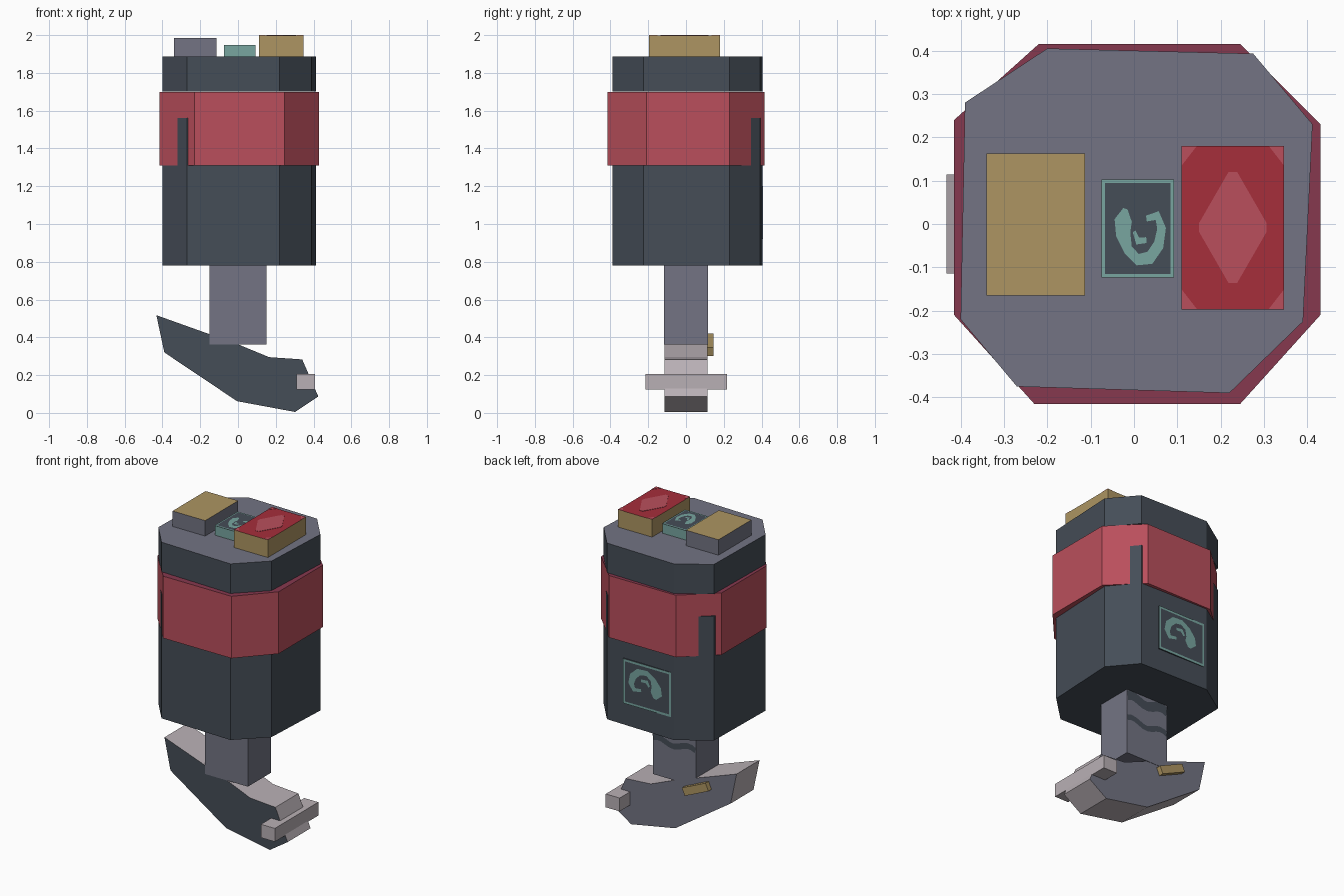
import bpy, bmesh, math
from mathutils import Vector

cube = bpy.data.objects.get("Cube")
if cube:
    bpy.data.objects.remove(cube, do_unlink=True)


def material(name, hex_code):
    def lin(c):
        return c / 12.92 if c < 0.04045 else ((c + 0.055) / 1.055) ** 2.4
    rgb = [lin(int(hex_code[i:i + 2], 16) / 255) for i in (0, 2, 4)]
    m = bpy.data.materials.new(name)
    m.diffuse_color = (*rgb, 1)
    m.use_nodes = True
    m.node_tree.nodes["Principled BSDF"].inputs["Base Color"].default_value = (*rgb, 1)
    return m


SLATE = material("dark_slate", "454d57")
GREY = material("steel_grey", "737483")
RED = material("strap_red", "ba4f5c")
MAROON = material("maroon", "86384e")
GOLD = material("gold", "ad9562")
CRIMSON = material("crimson", "a62e3b")
TEAL = material("teal", "78a6a0")
PALE = material("pale_mauve", "b9b0b5")


def finish(name, bm, mats, rule=None):
    bm.normal_update()
    if rule:
        for f in bm.faces:
            f.material_index = rule(f.normal)
    mesh = bpy.data.meshes.new(name)
    bm.to_mesh(mesh)
    bm.free()
    for m in mats:
        mesh.materials.append(m)
    ob = bpy.data.objects.new(name, mesh)
    bpy.context.collection.objects.link(ob)
    return ob


def prism(name, outline, to_3d, depth, mats, rule=None):
    """Extrude a 2D outline, placed by to_3d, along the depth vector."""
    bm = bmesh.new()
    base = bm.faces.new([bm.verts.new(to_3d(u, v)) for u, v in outline])
    top = bmesh.ops.extrude_face_region(bm, geom=[base])["geom"]
    bmesh.ops.translate(bm, vec=Vector(depth),
                        verts=[g for g in top if isinstance(g, bmesh.types.BMVert)])
    bmesh.ops.recalc_face_normals(bm, faces=bm.faces)
    return finish(name, bm, mats, rule)


def upright(name, outline, z0, z1, mats, rule=None):
    return prism(name, outline, lambda x, y: (x, y, z0), (0, 0, z1 - z0), mats, rule)


def rect(x0, x1, y0, y1):
    return [(x0, y0), (x1, y0), (x1, y1), (x0, y1)]


def box(name, x, y, z, mats, rule=None):
    return upright(name, rect(*x, *y), *z, mats, rule)


def top_face(n):
    return 1 if n.z > 0.9 else 0


def ribbon(name, path, to_3d, mat):
    """Flat painted stroke through (u, v, half_width) points."""
    bm = bmesh.new()
    rows = []
    for i, (u, v, w) in enumerate(path):
        a, b = path[max(i - 1, 0)], path[min(i + 1, len(path) - 1)]
        t = Vector((b[0] - a[0], b[1] - a[1])).normalized()
        rows.append([bm.verts.new(to_3d(u + s * w * -t.y, v + s * w * t.x)) for s in (1, -1)])
    for p, q in zip(rows, rows[1:]):
        bm.faces.new((p[0], p[1], q[1], q[0]))
    return finish(name, bm, [mat])


# Canister: uneven eight-sided body, strap and cap
BODY = [(-0.20, 0.405), (0.275, 0.393), (0.412, 0.23), (0.39, -0.225),
        (0.22, -0.39), (-0.27, -0.375), (-0.40, -0.22), (-0.39, 0.28)]
STRAP = [(-0.22, 0.415), (0.245, 0.415), (0.43, 0.23), (0.43, -0.21),
         (0.245, -0.415), (-0.23, -0.415), (-0.415, -0.21), (-0.415, 0.24)]
upright("canister_body", BODY, 0.78, 1.56, [SLATE])
upright("strap", STRAP, 1.31, 1.70, [RED, MAROON], top_face)
upright("canister_cap", BODY, 1.702, 1.888, [SLATE, GREY], top_face)

# Blocks on the cap
box("right_block", (-0.34, -0.113), (-0.165, 0.163), (1.888, 1.985), [GREY, GOLD], top_face)
box("middle_block", (-0.075, 0.092), (-0.123, 0.103), (1.888, 1.948), [TEAL, SLATE], top_face)
box("left_block", (0.11, 0.346), (-0.197, 0.18), (1.888, 1.998), [GOLD, CRIMSON], top_face)

# Painted diamond and corners on the left block
cx, cy, hx, hy = 0.228, -0.008, 0.118, 0.188
upright("diamond", [(cx + a, cy + b) for a, b in (
    (0.01, 0.128), (0.078, 0.01), (0.078, -0.01), (0.01, -0.128),
    (-0.01, -0.128), (-0.078, -0.01), (-0.078, 0.01), (-0.01, 0.128))], 1.997, 2.0, [RED])
for sx in (-1, 1):
    for sy in (-1, 1):
        px, py = cx + sx * hx, cy + sy * hy
        upright("block_corner", [(px, py), (px - sx * 0.035, py), (px, py - sy * 0.045)],
                1.997, 2.0, [RED])

# Curled emblem, drawn in a unit square
EMBLEM = [(-0.17, 0.20, 0.03), (-0.20, 0.08, 0.12), (-0.20, -0.06, 0.10),
          (-0.13, -0.22, 0.06), (0.0, -0.32, 0.06), (0.17, -0.30, 0.07),
          (0.29, -0.17, 0.07), (0.33, 0.0, 0.06), (0.27, 0.13, 0.05), (0.12, 0.10, 0.03)]
TONGUE = [(-0.05, -0.03, 0.02), (0.0, -0.13, 0.04), (0.12, -0.12, 0.03)]


def rim(name, centre, width, height, border, to_3d, mat):
    w, h = width / 2, height / 2
    corners = [(-w, -h), (w, -h), (w, h), (-w, h)]
    inner = [(u - math.copysign(border, u), v - math.copysign(border, v)) for u, v in corners]
    bm = bmesh.new()
    rings = [[bm.verts.new(to_3d(centre[0] + u, centre[1] + v)) for u, v in r]
             for r in (corners, inner)]
    for i in range(4):
        j = (i + 1) % 4
        bm.faces.new((rings[0][i], rings[0][j], rings[1][j], rings[1][i]))
    return finish(name, bm, [mat])


def on_top(u, v):
    return (0.0085 + u * 0.167, -0.01 + v * 0.226, 1.951)


for stroke, pts in (("emblem", EMBLEM), ("emblem_tongue", TONGUE)):
    ribbon("top_" + stroke, pts, on_top, TEAL)
    ribbon("back_" + stroke, [(u, v, w) for u, v, w in pts],
           lambda u, v: (-0.013 + u * 0.33, 0.4085, 1.06 - v * 0.28), TEAL)
rim("top_emblem_rim", (0.0085, -0.01), 0.167, 0.226, 0.008,
    lambda x, y: (x, y, 1.95), TEAL)

# Emblem plate on the back
box("back_plate", (-0.18, 0.154), (0.399, 0.407), (0.92, 1.20), [SLATE])
rim("back_plate_rim", (-0.013, 1.06), 0.334, 0.28, 0.014,
    lambda x, z: (x, 0.4083, z), TEAL)

# Stem with dark wavy bands on its back
box("stem", (-0.15, 0.15), (-0.116, 0.116), (0.363, 0.79), [GREY])
for height, half in ((0.735, 0.03), (0.59, 0.018)):
    band = [(-0.15 + 0.03 * i, height + 0.015 * math.sin(i * 0.9), half) for i in range(11)]
    ribbon("stem_band", band, lambda x, z: (max(-0.15, min(0.15, x)), 0.118, z), SLATE)

# Curved foot blade: dark front, grey back, pale edges
BLADE = [(-0.432, 0.517), (-0.39, 0.32), (-0.005, 0.062), (0.302, 0.005),
         (0.425, 0.087), (0.34, 0.283), (0.165, 0.295), (0.0, 0.363)]
prism("foot_blade", BLADE, lambda x, z: (x, -0.114, z), (0, 0.228, 0), [PALE, SLATE, GREY],
      lambda n: 1 if n.y < -0.9 else 2 if n.y > 0.9 else 0)

# Crossbar and slanted gold tab
box("crossbar", (0.31, 0.407), (-0.215, 0.217), (0.123, 0.207), [PALE])
tab = box("gold_tab", (-0.09, 0.09), (-0.016, 0.016), (-0.025, 0.025), [GOLD])
tab.location = (-0.165, 0.129, 0.36)
tab.rotation_euler.y = math.radians(24)
